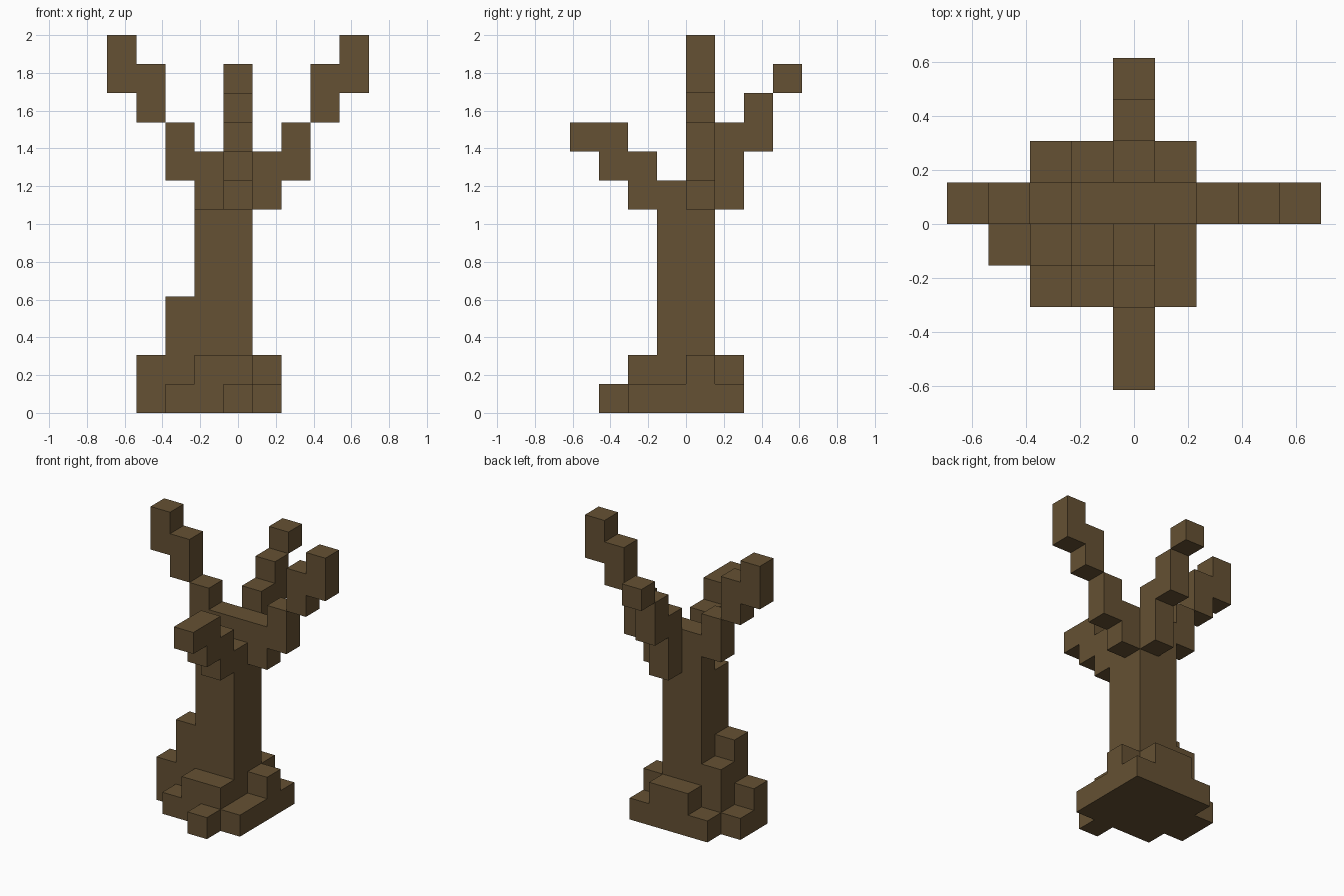
import bpy
import bmesh
from mathutils import Vector

if "Cube" in bpy.data.objects:
    bpy.data.objects.remove(bpy.data.objects["Cube"], do_unlink=True)

U = 2 / 13  # edge of one block

bark = bpy.data.materials.new("bark_brown")
bark.use_nodes = True
colour = (0.13, 0.082, 0.033, 1)
bark.diffuse_color = colour
shader = bark.node_tree.nodes["Principled BSDF"]
shader.inputs["Base Color"].default_value = colour
shader.inputs["Roughness"].default_value = 0.9


def column(x, y, low, high):
    """Blocks stacked from level low up to level high."""
    return {(x, y, z) for z in range(low, high)}


def build(name, *columns):
    """Skin a set of blocks: a quad on each exposed side, flat areas merged."""
    cells = set().union(*columns)
    bm = bmesh.new()
    for cell in cells:
        centre = Vector(cell) + Vector((0, 0.5, 0.5))
        for axis in range(3):
            for sign in (-1, 1):
                n = Vector((0, 0, 0))
                n[axis] = sign
                if tuple(int(a + b) for a, b in zip(cell, n)) in cells:
                    continue
                a = Vector((0, 0, 0))
                a[(axis + 1) % 3] = 0.5
                b = n.cross(a)
                mid = centre + n / 2
                corners = (mid - a - b, mid + a - b, mid + a + b, mid - a + b)
                bm.faces.new([bm.verts.new(p * U) for p in corners])
    bmesh.ops.remove_doubles(bm, verts=bm.verts, dist=0.001)
    bmesh.ops.dissolve_limit(bm, angle_limit=0.01, verts=bm.verts, edges=bm.edges)
    mesh = bpy.data.meshes.new(name)
    bm.to_mesh(mesh)
    bm.free()
    mesh.materials.append(bark)
    bpy.context.collection.objects.link(bpy.data.objects.new(name, mesh))


# Trunk and the crossbar that the side branches grow from
build("trunk", *[column(x, y, 0, 7) for x in (-1, 0) for y in (-1, 0)])
build("crotch", *[column(x, 0, 7, 9) for x in (-1, 0)])

# Stepped roots around the foot
build("front_root", column(-2, -2, 0, 1), column(-1, -2, 0, 2),
      column(0, -2, 0, 2), column(0, -3, 0, 1))
build("back_root", column(-2, 1, 0, 1), column(-1, 1, 0, 2),
      column(0, 1, 0, 2))
build("left_root", column(1, -2, 0, 1), column(1, -1, 0, 1),
      column(1, 0, 0, 2), column(1, 1, 0, 1))
build("right_root", column(-2, -1, 0, 4), column(-2, 0, 0, 3),
      column(-3, -1, 0, 2), column(-3, 0, 0, 1))

# Side branches climb outwards, mirrored across the trunk
steps = ((2, 8, 10), (3, 10, 12), (4, 11, 13))
build("left_branch", column(1, 0, 7, 9),
      *[column(x, 0, low, high) for x, low, high in steps])
build("right_branch", *[column(-x, 0, low, high) for x, low, high in steps])

# Front and back branches
build("front_branch", column(0, -1, 7, 8), column(0, -2, 7, 9),
      column(0, -3, 8, 10), column(0, -4, 9, 10))
build("back_branch", column(0, 1, 7, 10), column(0, 2, 9, 11),
      column(0, 3, 11, 12))
